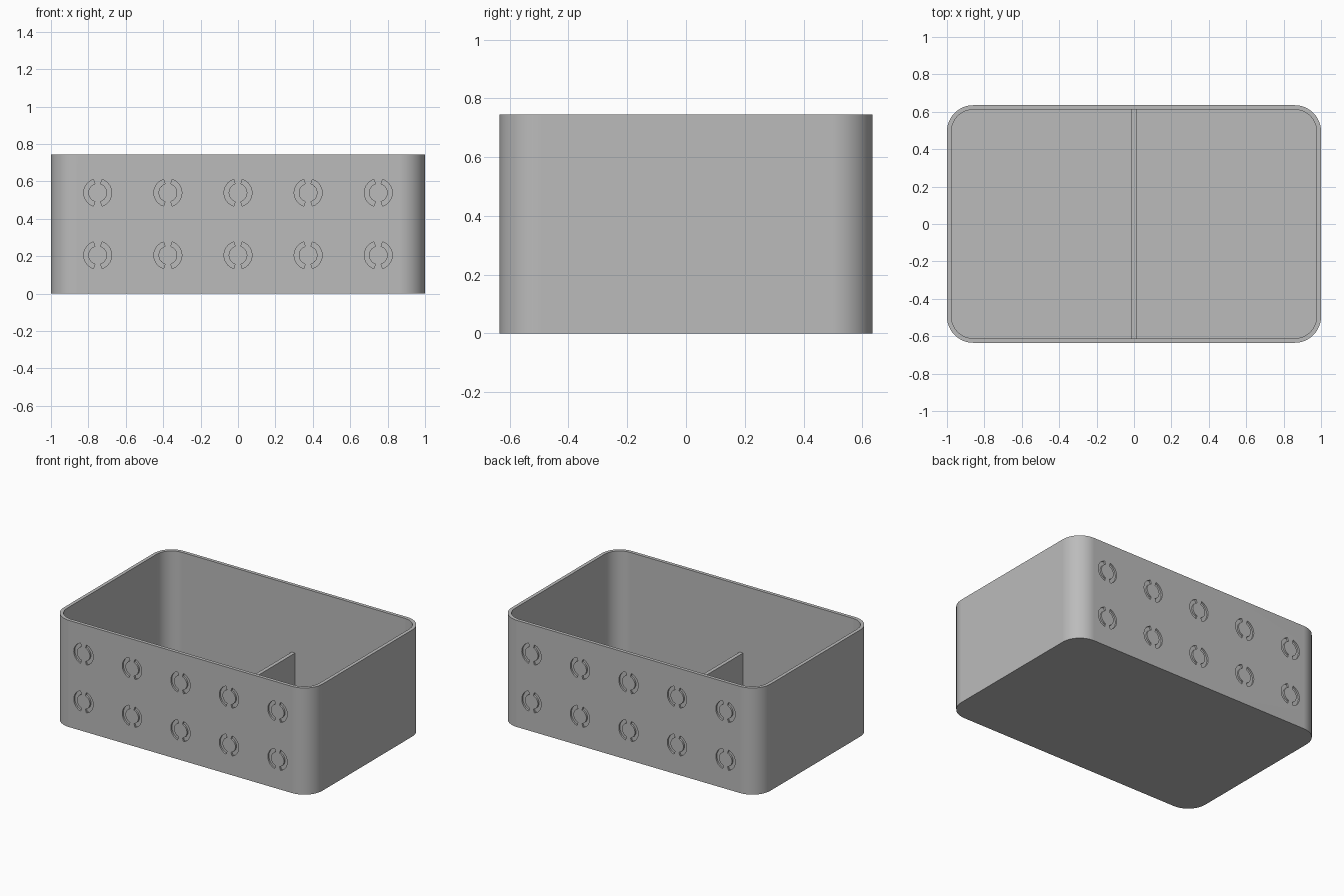
import bpy, bmesh
from math import cos, sin, pi, radians

HX, HY, H = 1.0, 0.635, 0.745     # half length, half width, height
WALL, RAD, SEG = 0.024, 0.14, 12  # wall thickness, corner radius, corner steps

cube = bpy.data.objects.get("Cube")
if cube:
    bpy.data.objects.remove(cube, do_unlink=True)

grey = bpy.data.materials.new("plain grey")
grey.use_nodes = True
colour = (0.5, 0.5, 0.5, 1)
grey.diffuse_color = colour
grey.node_tree.nodes["Principled BSDF"].inputs["Base Color"].default_value = colour


def finish(name, bm):
    bmesh.ops.recalc_face_normals(bm, faces=bm.faces)
    mesh = bpy.data.meshes.new(name)
    bm.to_mesh(mesh)
    bm.free()
    mesh.materials.append(grey)
    obj = bpy.data.objects.new(name, mesh)
    bpy.context.collection.objects.link(obj)
    return obj


def activate(obj):
    bpy.ops.object.select_all(action='DESELECT')
    obj.select_set(True)
    bpy.context.view_layer.objects.active = obj


def rounded_loop(bm, inset, z):
    """Rounded rectangle of vertices, moved inwards by inset."""
    r = RAD - inset
    verts = []
    for i, (sx, sy) in enumerate([(1, 1), (-1, 1), (-1, -1), (1, -1)]):
        for s in range(SEG + 1):
            a = (i + s / SEG) * pi / 2
            verts.append(bm.verts.new((sx * (HX - RAD) + r * cos(a),
                                       sy * (HY - RAD) + r * sin(a), z)))
    return verts


def bridge(bm, a, b):
    for i in range(len(a)):
        j = (i + 1) % len(a)
        bm.faces.new((a[i], a[j], b[j], b[i]))


# Open tray: outer wall, rim, inner wall and floor
bm = bmesh.new()
loops = [rounded_loop(bm, inset, z) for inset, z in
         [(0, 0), (0, H), (WALL, H), (WALL, WALL)]]
for lower, upper in zip(loops, loops[1:]):
    bridge(bm, lower, upper)
bm.faces.new(loops[0])
bm.faces.new(loops[-1])
tray = finish("tray", bm)


# Shallow split-ring grooves on the front and back walls
def arc_prism(bm, x, z, side, middle, r_in=0.05, r_out=0.075, depth=0.012):
    steps, half = 10, radians(72)
    angles = [middle - half + 2 * half * i / steps for i in range(steps + 1)]
    outline = [(r_out, a) for a in angles] + [(r_in, a) for a in reversed(angles)]
    ends = [[bm.verts.new((x + r * cos(a), side * y, z + r * sin(a)))
             for r, a in outline] for y in (HY - depth, HY + 0.02)]
    bridge(bm, *ends)
    bm.faces.new(ends[0])
    bm.faces.new(ends[1])


bm = bmesh.new()
for side in (-1, 1):
    for column in range(-2, 3):
        for row in (-1, 1):
            for middle in (0, pi):
                arc_prism(bm, column * 0.375, H / 2 + row * 0.167, side, middle)
cutter = finish("groove_cutter", bm)
cutter.hide_render = True

activate(tray)
cut = tray.modifiers.new("grooves", 'BOOLEAN')
cut.operation = 'DIFFERENCE'
cut.solver = 'EXACT'
cut.object = cutter
bpy.ops.object.modifier_apply(modifier=cut.name)
bpy.data.objects.remove(cutter, do_unlink=True)
bpy.ops.object.shade_smooth_by_angle(angle=radians(30))
even = tray.modifiers.new("even_normals", 'WEIGHTED_NORMAL')
even.keep_sharp = True

# Low divider across the middle
bm = bmesh.new()
bmesh.ops.create_cube(bm, size=1)
top = 0.275
for v in bm.verts:
    v.co.x *= 0.026
    v.co.y *= 2 * (HY - WALL / 2)
    v.co.z = top if v.co.z > 0 else WALL / 2
finish("divider", bm)
